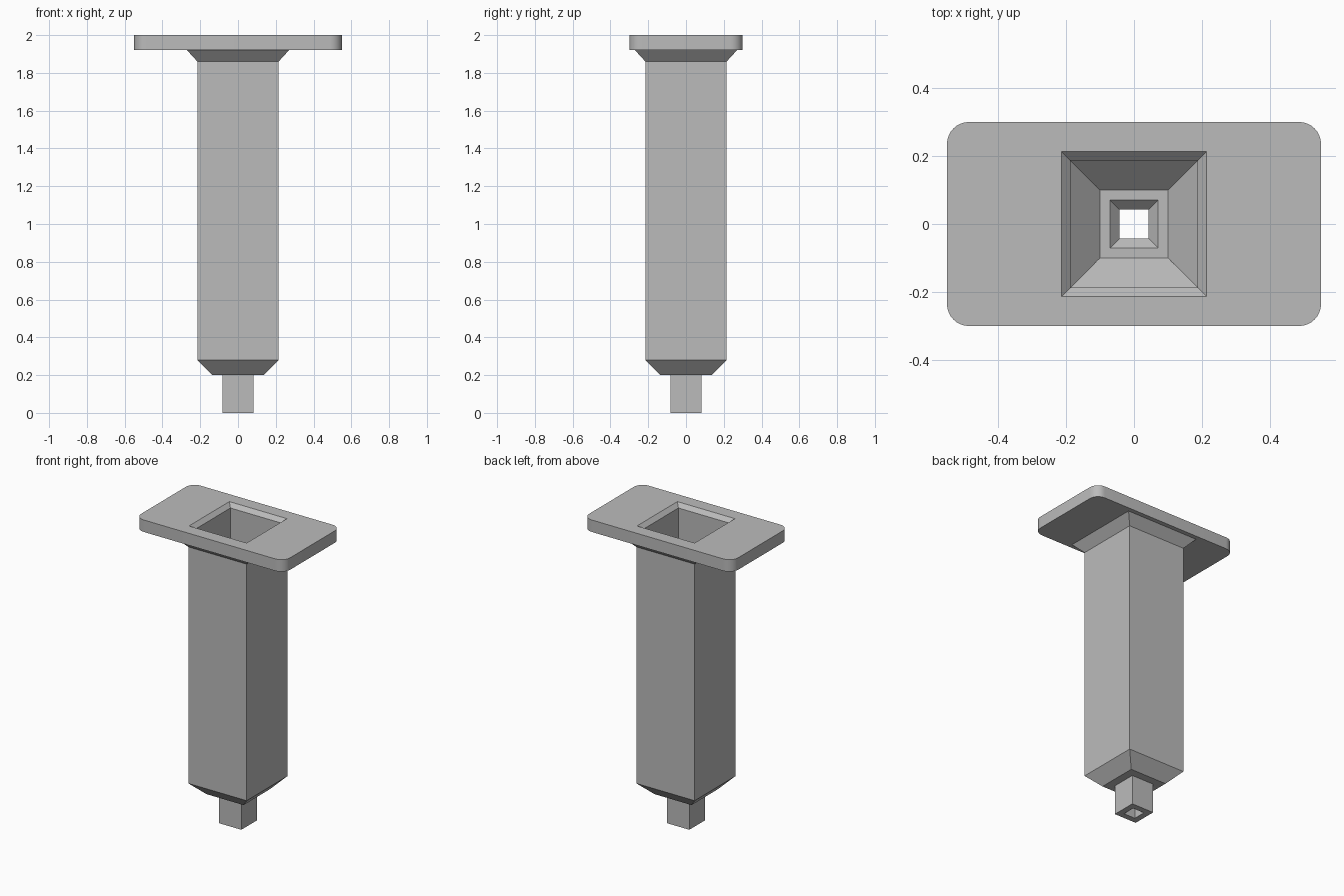
import bpy, bmesh
from math import sin, cos, pi

cube = bpy.data.objects.get("Cube")
if cube:
    bpy.data.objects.remove(cube, do_unlink=True)

CORNER_STEPS = 8

grey = bpy.data.materials.new("plain_grey")
grey.use_nodes = True
colour = (0.5, 0.5, 0.5, 1)
grey.diffuse_color = colour
grey.node_tree.nodes["Principled BSDF"].inputs["Base Color"].default_value = colour


def ring(bm, hx, hy, z, r=0.0):
    """Rectangle loop with optional rounded corners, always the same point count."""
    verts = []
    for k, (sx, sy) in enumerate([(1, 1), (-1, 1), (-1, -1), (1, -1)]):
        for i in range(CORNER_STEPS + 1):
            a = (k + i / CORNER_STEPS) * pi / 2
            verts.append(bm.verts.new((sx * (hx - r) + r * cos(a),
                                       sy * (hy - r) + r * sin(a), z)))
    return verts


def square(h, z):
    return (h, h, z)


# Closed section of the hollow shell, outside upwards then inside downwards
sections = [
    # outlet tip
    square(0.083, 0), square(0.083, 0.2),
    # chamfered base and long barrel
    square(0.137, 0.2), square(0.215, 0.28), square(0.215, 1.86),
    # flared collar
    square(0.27, 1.92),
    # rounded flange plate
    (0.55, 0.3, 1.92, 0.065), (0.55, 0.3, 2, 0.065),
    # chamfered mouth and inner barrel
    square(0.213, 2), square(0.187, 1.974), square(0.187, 0.315),
    # inner funnel, floor and outlet hole
    square(0.1, 0.228), square(0.07, 0.228), square(0.043, 0.2), square(0.043, 0),
]

bm = bmesh.new()
rings = [ring(bm, *s) for s in sections]
for a, b in zip(rings, rings[1:] + rings[:1]):
    n = len(a)
    for i in range(n):
        j = (i + 1) % n
        bm.faces.new((a[i], a[j], b[j], b[i]))
bmesh.ops.remove_doubles(bm, verts=bm.verts, dist=0.0001)
bmesh.ops.recalc_face_normals(bm, faces=bm.faces)

mesh = bpy.data.meshes.new("flanged_square_barrel")
bm.to_mesh(mesh)
bm.free()
mesh.materials.append(grey)
barrel = bpy.data.objects.new("flanged_square_barrel", mesh)
bpy.context.collection.objects.link(barrel)

# Smooth the flange corners, keep the rest crisp
bpy.ops.object.select_all(action='DESELECT')
barrel.select_set(True)
bpy.context.view_layer.objects.active = barrel
bpy.ops.object.shade_smooth_by_angle(angle=pi / 6)
